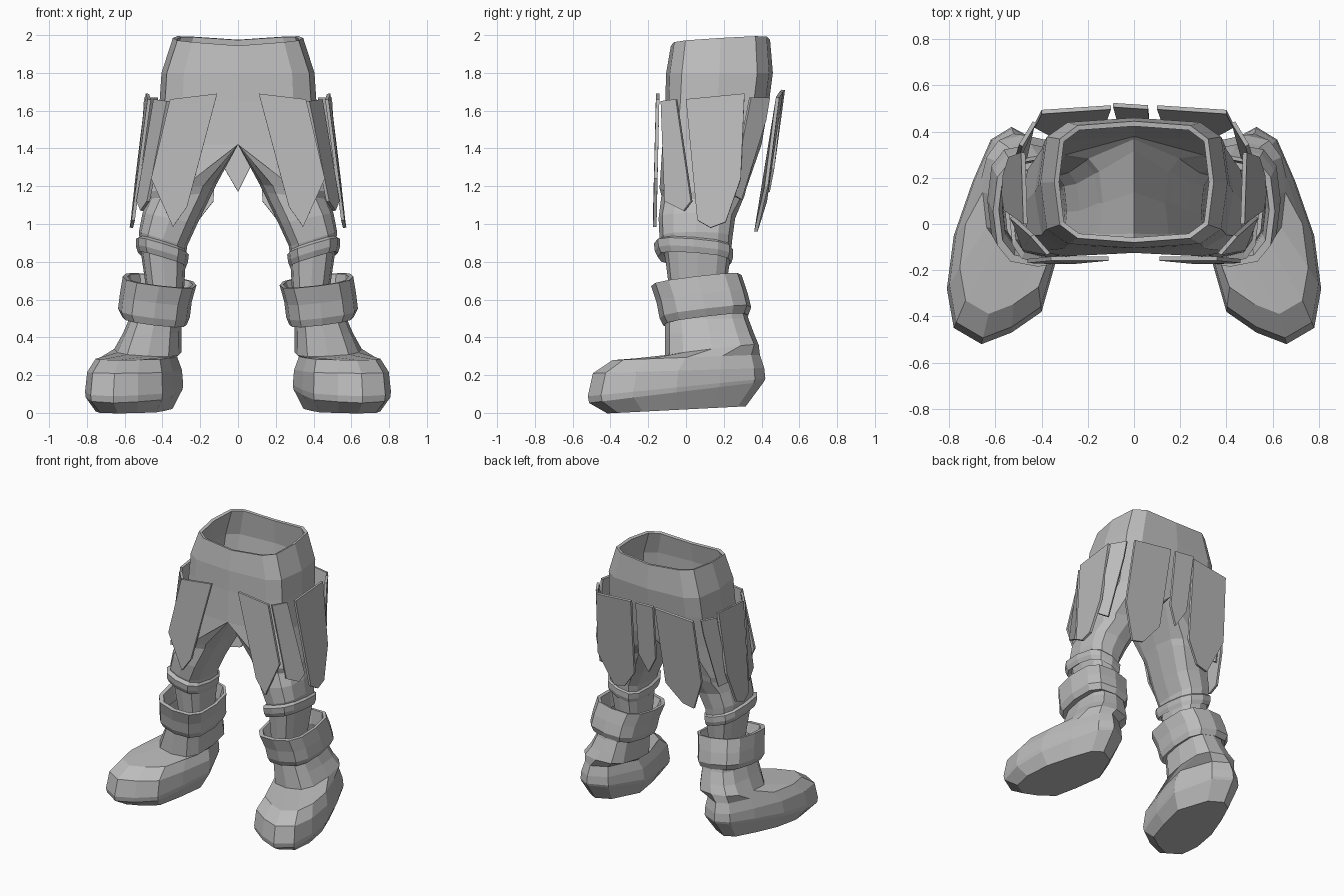
import bpy
import bmesh
from math import sin, cos, radians, copysign

SIDES = 12

if "Cube" in bpy.data.objects:
    bpy.data.objects.remove(bpy.data.objects["Cube"], do_unlink=True)

grey = bpy.data.materials.new("plain_grey")
grey.use_nodes = True
grey.diffuse_color = (.5, .5, .5, 1)
grey.node_tree.nodes["Principled BSDF"].inputs["Base Color"].default_value = (.5, .5, .5, 1)


def ring(left, right, front, back, z, power=.7, tilt_x=0, tilt_y=0):
    """Rounded-box cross-section, starting at the back and turning towards +x."""
    mid_x, mid_y = (left + right) / 2, (front + back) / 2
    points = []
    for k in range(SIDES):
        angle = radians(90 - k * 360 / SIDES)
        c, s = round(cos(angle), 4), round(sin(angle), 4)
        dx = copysign(abs(c) ** power, c) * (right - left) / 2
        dy = copysign(abs(s) ** power, s) * (back - front) / 2
        points.append((mid_x + dx, mid_y + dy, z + tilt_x * dx + tilt_y * dy))
    return points


def finish(name, bm, mirror=True, thickness=0, offset=-1):
    bmesh.ops.recalc_face_normals(bm, faces=bm.faces)
    mesh = bpy.data.meshes.new(name)
    bm.to_mesh(mesh)
    bm.free()
    mesh.materials.append(grey)
    obj = bpy.data.objects.new(name, mesh)
    bpy.context.collection.objects.link(obj)
    if mirror:
        mod = obj.modifiers.new("mirror", "MIRROR")
        mod.use_clip = True
        mod.merge_threshold = .002
    if thickness:
        mod = obj.modifiers.new("thickness", "SOLIDIFY")
        mod.thickness = thickness
        mod.offset = offset


def loft(rings, cap_bottom=False, closed=False):
    """Skin a stack of rings, leaving out any face lying on the mirror plane."""
    bm = bmesh.new()
    rows = [[bm.verts.new(p) for p in points] for points in rings]
    pairs = list(zip(rows, rows[1:]))
    if closed:
        pairs.append((rows[-1], rows[0]))
    for low, high in pairs:
        for k in range(SIDES):
            j = (k + 1) % SIDES
            quad = (low[k], high[k], high[j], low[j])
            if any(v.co.x > .001 for v in quad):
                bm.faces.new(quad)
    if cap_bottom:
        bm.faces.new(rows[0])
    return bm


def plate(name, outline, mirror=True):
    """Thin hanging panel from its outline."""
    bm = bmesh.new()
    bm.faces.new([bm.verts.new(p) for p in outline])
    finish(name, bm, mirror, thickness=.018, offset=0)


def hip(width, front, back, z, dip=0, tilt=0):
    """Half of a hip section: inner points are pressed onto the centre plane."""
    points = ring(-width, width, front, back, z, power=.5, tilt_y=tilt)
    return [(max(0, x), y, h - dip * (1 - min(1, abs(x) / width))) for x, y, h in points]


# Trousers: boot end up to the waist
trousers = loft([
    ring(.29, .475, -.08, .20, .58),
    ring(.278, .515, -.11, .235, .82, tilt_x=.3),
    ring(.27, .525, -.14, .245, .92, tilt_x=.3),
    ring(.215, .505, -.145, .26, 1.03, tilt_x=.2),
    ring(.135, .475, -.13, .31, 1.15, tilt_x=-.1),
    ring(.115, .48, -.14, .32, 1.19, tilt_x=-.1),
    hip(.43, -.125, .40, 1.42),
    hip(.415, -.11, .44, 1.65),
    hip(.405, -.105, .46, 1.80),
    hip(.345, -.08, .445, 1.985, dip=.025, tilt=.06),
])
finish("trousers", trousers, thickness=.022)

# Knee bands
slope = dict(tilt_x=.3, tilt_y=-.08)
knee_band = loft([
    ring(.275, .53, -.15, .24, .81, **slope),
    ring(.265, .54, -.165, .25, .84, **slope),
    ring(.26, .54, -.17, .25, .88, **slope),
    ring(.28, .52, -.14, .235, .895, **slope),
    ring(.285, .51, -.11, .22, .83, **slope),
], closed=True)
finish("knee_bands", knee_band)

# Boots: outward-turned foot outline shrunk towards the heel, then the shaft
foot = [(.53, .42), (.62, .365), (.70, .18), (.78, -.05), (.81, -.28), (.78, -.45),
        (.66, -.52), (.53, -.47), (.40, -.38), (.34, -.17), (.29, .08), (.40, .35)]


def foot_ring(scale, z, slope, pivot=(.48, .25)):
    px, py = pivot
    return [(px + (x - px) * scale, py + (y - py) * scale, z + slope * y) for x, y in foot]


boots = loft([
    foot_ring(.78, .018, .04, pivot=(.55, -.05)),
    foot_ring(.985, .115, .12, pivot=(.55, -.05)),
    foot_ring(1, .14, .10),
    foot_ring(.965, .225, .03),
    foot_ring(.83, .295, .03),
    ring(.30, .655, -.11, .385, .33, tilt_x=.05, tilt_y=.12),
    ring(.30, .61, -.11, .36, .42),
    ring(.30, .575, -.11, .33, .50),
    ring(.30, .56, -.11, .30, .62),
], cap_bottom=True)
finish("boots", boots)

# Boot cuffs
lean = dict(tilt_x=.12, tilt_y=.12)
cuff = loft([
    ring(.27, .615, -.12, .33, .49, **lean),
    ring(.255, .635, -.14, .345, .53, **lean),
    ring(.245, .625, -.155, .325, .61, **lean),
    ring(.22, .61, -.185, .295, .70, **lean),
    ring(.24, .585, -.155, .28, .70, **lean),
    ring(.275, .57, -.12, .27, .60, **lean),
    ring(.30, .57, -.10, .30, .50, **lean),
], closed=True)
finish("boot_cuffs", cuff)

# Hanging panels around the hips
plate("front_panels", [(.11, -.15, 1.69), (.36, -.15, 1.66), (.46, -.16, 1.24),
                       (.345, -.165, .985), (.27, -.165, 1.09)])
plate("front_side_panels", [(.37, -.13, 1.65), (.44, -.05, 1.66), (.53, .03, 1.12),
                            (.51, -.01, 1.07), (.475, -.11, 1.12)])
plate("side_panels", [(.47, 0, 1.66), (.48, .31, 1.69), (.535, .29, 1.24), (.56, .21, 1.01),
                      (.565, .13, .98), (.555, .06, 1.02)])
plate("back_side_panels", [(.49, .34, 1.67), (.43, .44, 1.67), (.44, .42, 1.55),
                           (.47, .29, 1.13), (.52, .24, 1.16)])
plate("back_panels", [(.10, .505, 1.70), (.40, .485, 1.67), (.43, .425, 1.20),
                      (.33, .37, .96), (.24, .375, .98), (.13, .42, 1.12)])
plate("back_centre_panel", [(-.09, .515, 1.71), (.06, .505, 1.70), (.065, .46, 1.30),
                            (0, .435, 1.17), (-.075, .46, 1.30)], mirror=False)
